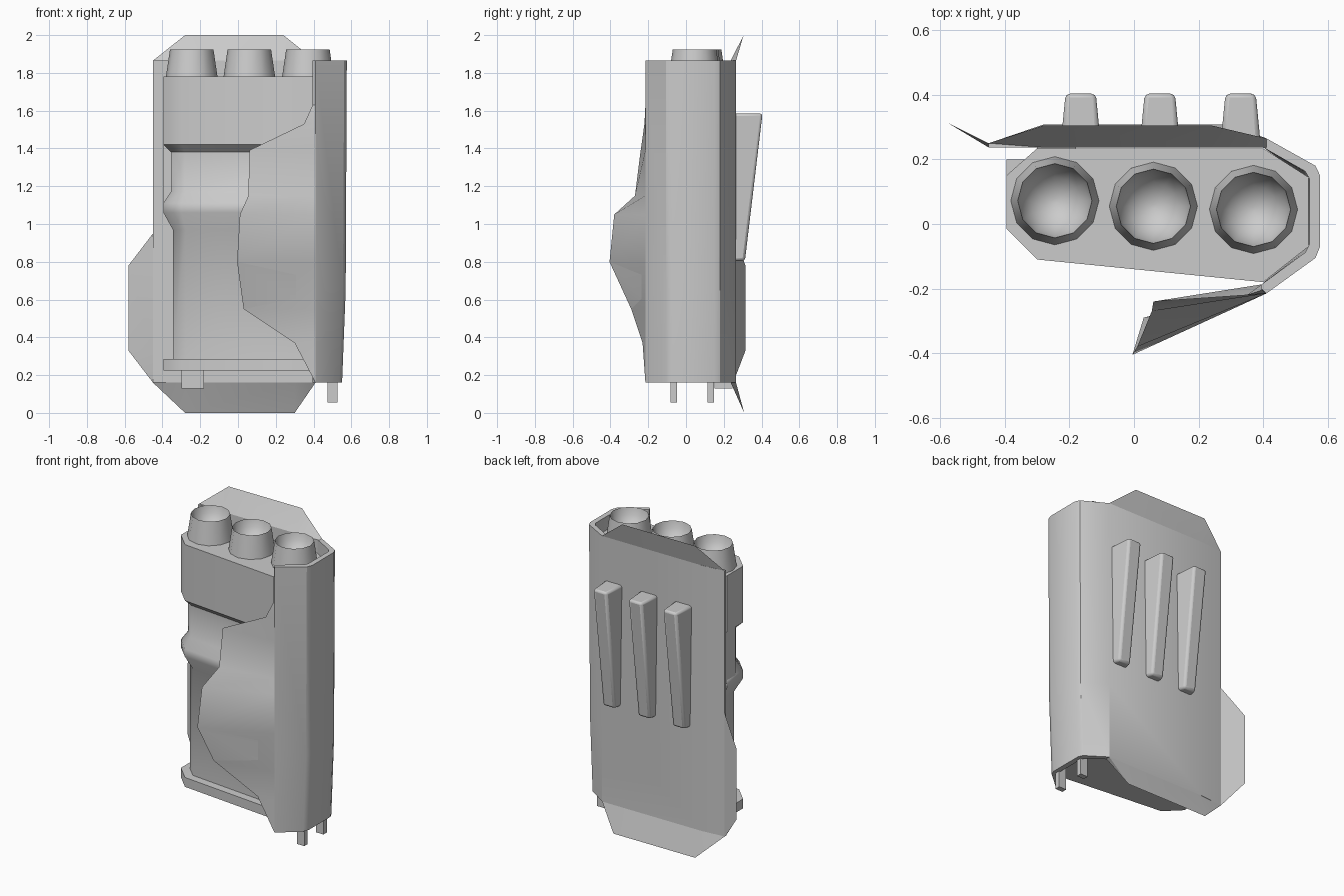
import bpy, bmesh, math
from mathutils import Vector

if "Cube" in bpy.data.objects:
    bpy.data.objects.remove(bpy.data.objects["Cube"])


def loft(name, rings, bevel=0, angle=30):
    """Skin equal-length closed rings into a capped solid; coincident points collapse."""
    bm = bmesh.new()
    rows = [[bm.verts.new(p) for p in r] for r in rings]
    n = len(rows[0])
    for a, b in zip(rows, rows[1:]):
        for i in range(n):
            j = (i + 1) % n
            bm.faces.new((a[i], a[j], b[j], b[i]))
    bm.faces.new(rows[0])
    bm.faces.new(rows[-1])
    bmesh.ops.remove_doubles(bm, verts=bm.verts, dist=0.0005)
    bmesh.ops.recalc_face_normals(bm, faces=bm.faces)
    me = bpy.data.meshes.new(name)
    bm.to_mesh(me)
    bm.free()
    ob = bpy.data.objects.new(name, me)
    bpy.context.collection.objects.link(ob)
    if bevel:
        mod = ob.modifiers.new("bevel", 'BEVEL')
        mod.width = bevel
        mod.segments = 2
    bpy.ops.object.select_all(action='DESELECT')
    bpy.context.view_layer.objects.active = ob
    ob.select_set(True)
    bpy.ops.object.shade_smooth_by_angle(angle=math.radians(angle))
    return ob


def inset(poly, d):
    """Mitred inward offset of a counter-clockwise 2D outline."""
    pts = [Vector(p) for p in poly]
    out = []
    for i, p in enumerate(pts):
        e1 = (p - pts[i - 1]).normalized()
        e2 = (pts[(i + 1) % len(pts)] - p).normalized()
        n1, n2 = Vector((-e1.y, e1.x)), Vector((-e2.y, e2.x))
        out.append(p + (n1 + n2) * d / (1 + n1.dot(n2)))
    return out


def rect(x0, x1, y0, y1, z):
    return [(x0, y0, z), (x1, y0, z), (x1, y1, z), (x0, y1, z)]


# Core body: chamfered outline stepped in and out along its height
outline = [(-0.395, -0.015), (-0.30, -0.11), (0.40, -0.18), (0.54, -0.07),
           (0.54, 0.145), (0.40, 0.234), (-0.30, 0.234), (-0.395, 0.15)]
steps = [(0.225, 0), (0.285, 0), (0.286, 0.05), (0.97, 0.05), (1.06, 0),
         (1.11, 0), (1.17, 0.04), (1.38, 0.04), (1.42, 0), (1.78, 0)]
loft("core_body", [[(p.x, p.y, z) for p in inset(outline, d)] for z, d in steps], angle=40)
loft("side_rail", [rect(-0.395, -0.30, 0.06, 0.20, z) for z in (1.09, 1.42)])

# Three open nozzles on top
for i, (x, y) in enumerate([(-0.245, 0.072), (0.06, 0.055), (0.37, 0.045)]):
    prof = [(0.138, 1.77), (0.115, 1.925), (0.105, 1.88), (0.075, 1.835), (0.035, 1.81), (0.006, 1.805)]
    loft(f"nozzle_{i + 1}", [[(x + r * math.cos(k * math.pi / 6), y + r * math.sin(k * math.pi / 6), z)
                              for k in range(12)] for r, z in prof], angle=45)

# Wrap-around shell: back, right side and front corner
outer = [(-0.45, 0.25), (-0.30, 0.265), (0.41, 0.265), (0.562, 0.18),
         (0.576, 0.15), (0.576, -0.07), (0.562, -0.105), (0.41, -0.215)]
inner = [(-0.45, 0.237), (-0.30, 0.237), (0.40, 0.237), (0.53, 0.163),
         (0.543, 0.14), (0.543, -0.062), (0.53, -0.088), (0.395, -0.187)]
rings = []
for z, dx in [(0.16, 0.025), (0.65, 0.006), (1.865, 0)]:
    rings.append([(x - dx if x > 0.5 else x, y, z) for x, y in outer + inner[::-1]])
loft("shell", rings)

# Knife-edged flaps: each ring is (outer hinge, edge, inner hinge)
front = [(0.395, -0.20, 1.865), (0.395, -0.205, 1.63), (0.35, -0.22, 1.53), (0.06, -0.24, 1.39),
         (0.055, -0.27, 1.15), (0.01, -0.38, 1.05), (-0.005, -0.405, 0.80), (0.03, -0.29, 0.55),
         (0.30, -0.23, 0.37), (0.41, -0.215, 0.16)]
loft("front_flap", [[(0.41, -0.215, e[2]), e, (0.395, -0.187, e[2])] for e in front])


def end_flap(name, z, tip_z, tip_y, xr):
    sections = [(-0.45, 0.25, False), (-0.28, 0.265, True), (xr, 0.265, True), (0.41, 0.265, False)]
    loft(name, [[(x, y, z), (x, tip_y, tip_z) if tip else (x, y, z), (x, 0.237, z)]
                for x, y, tip in sections])


end_flap("top_flap", 1.865, 2.0, 0.305, 0.24)
end_flap("bottom_flap", 0.16, 0.0, 0.308, 0.30)
wing = [(-0.45, 0.25, 0.95), (-0.58, 0.315, 0.78), (-0.58, 0.315, 0.33), (-0.45, 0.25, 0.16)]
loft("side_wing", [[(-0.45, 0.25, e[2]), e, (-0.45, 0.237, e[2])] for e in wing])

# Tapered ribs on the back
for i, x in enumerate((-0.165, 0.08, 0.33)):
    loft(f"back_rib_{i + 1}", [
        [(x - b, 0.25, z), (x + b, 0.25, z), (x + t, y, z), (x - t, y, z)]
        for z, b, t, y in [(0.805, 0.052, 0.042, 0.312), (1.585, 0.062, 0.047, 0.405)]], bevel=0.014)

# Pegs and catch underneath
for name, y in (("front_peg", -0.065), ("rear_peg", 0.13)):
    loft(name, [rect(0.475, 0.528, y - 0.017, y + 0.017, z) for z in (0.055, 0.24)])
loft("bottom_catch", [rect(-0.30, -0.18, 0.15, 0.245, z) for z in (0.13, 0.24)])
